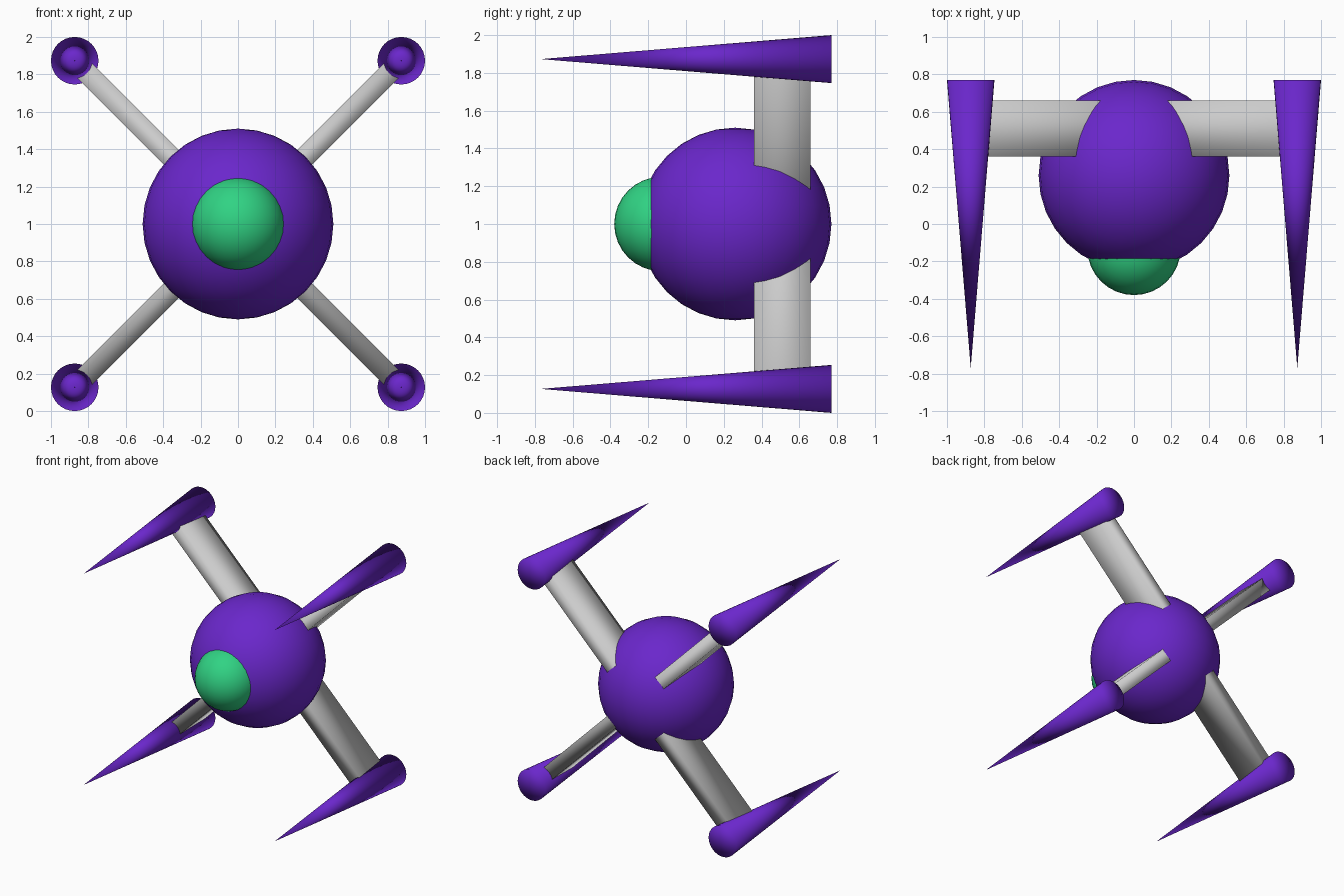
import bpy, math
from mathutils import Matrix

if "Cube" in bpy.data.objects:
    bpy.data.objects.remove(bpy.data.objects["Cube"])


def material(name, rgb):
    m = bpy.data.materials.new(name)
    m.diffuse_color = (*rgb, 1)
    m.use_nodes = True
    m.node_tree.nodes["Principled BSDF"].inputs["Base Color"].default_value = m.diffuse_color
    return m


purple = material("purple", (0.145, 0.02, 0.60))
green = material("green", (0.03, 0.65, 0.23))


def finish(name, mat=None):
    ob = bpy.context.object
    ob.name = name
    if mat:
        ob.data.materials.append(mat)
    bpy.ops.object.shade_smooth()
    return ob


def sphere(name, y, r, mat):
    bpy.ops.mesh.primitive_uv_sphere_add(segments=32, ring_count=16, radius=r,
                                         location=(0, y, 1))
    finish(name, mat)


# Round hull with the cockpit window bulging out of its front
sphere("hull", 0.26, 0.51, purple)
sphere("window", -0.13, 0.25, green)

# Two flat struts crossing through the hull
for name, angle in (("strut_rising", -45), ("strut_falling", 45)):
    bpy.ops.mesh.primitive_cube_add(size=1)
    strut = finish(name)
    strut.data.transform(Matrix.Diagonal((2.4, 0.30, 0.11, 1)))
    strut.location = (0, 0.51, 1)
    strut.rotation_euler.y = math.radians(angle)

# Pointed pods at the strut tips, tips facing forward
for side, sx in (("left", -1), ("right", 1)):
    for level, sz in (("lower", -1), ("upper", 1)):
        bpy.ops.mesh.primitive_cone_add(vertices=32, radius1=0.127, radius2=0,
                                        depth=1.54, end_fill_type='TRIFAN',
                                        location=(sx * 0.873, 0, 1 + sz * 0.873),
                                        rotation=(math.pi / 2, 0, 0))
        finish(f"{level}_{side}_pod", purple)
